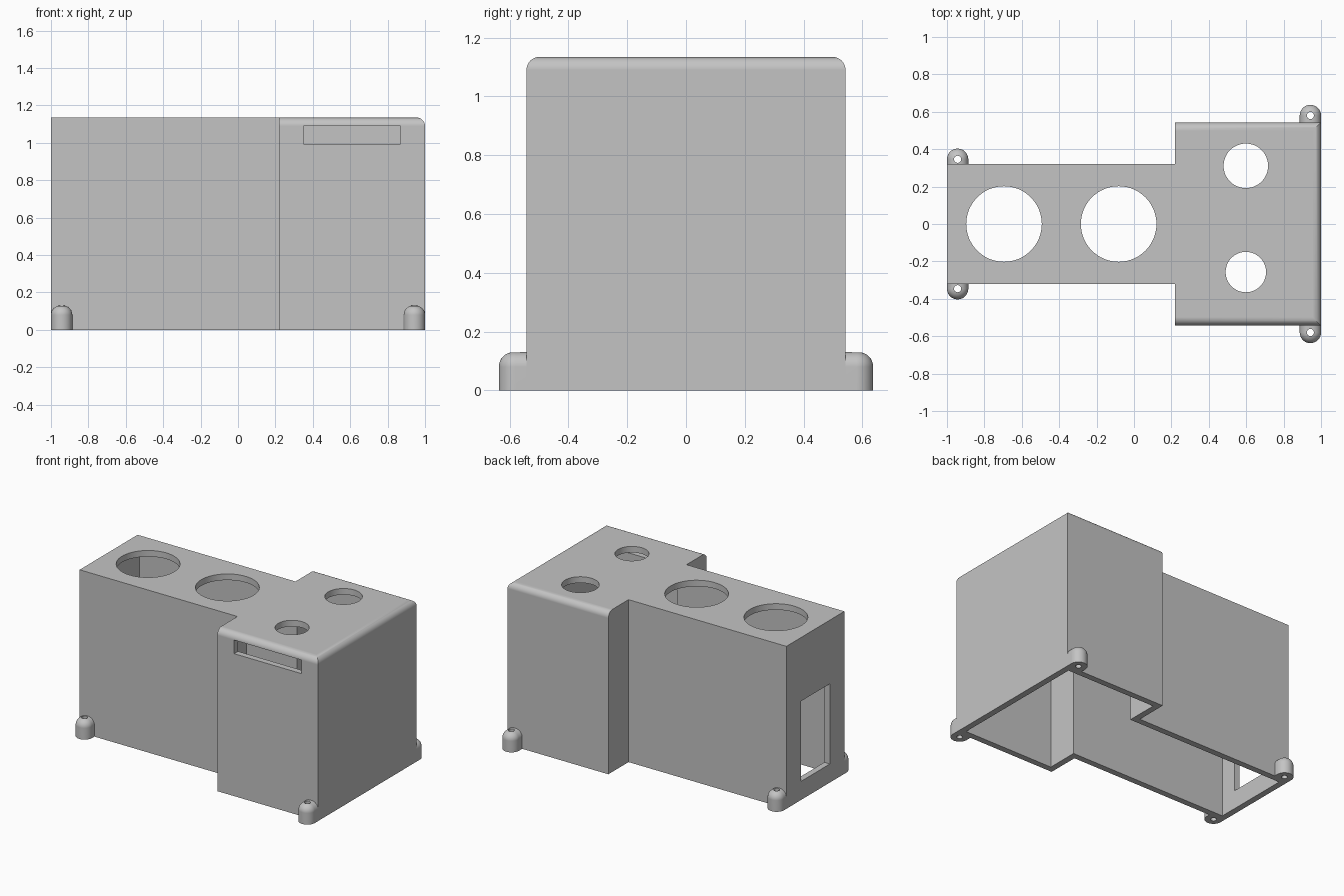
import bpy, bmesh, math
from mathutils import Vector

if "Cube" in bpy.data.objects:
    bpy.data.objects.remove(bpy.data.objects["Cube"], do_unlink=True)

HEIGHT, WALL, FILLET = 1.135, 0.043, 0.045
NARROW, WIDE, STEP = 0.32, 0.543, 0.22      # half depths and where they change
FOOT_R, FOOT_H, DOME, SCREW_R = 0.057, 0.13, 0.05, 0.019

grey = bpy.data.materials.new("light_grey")
grey.use_nodes = True
colour = (0.55, 0.55, 0.55, 1)
grey.diffuse_color = colour
grey.node_tree.nodes["Principled BSDF"].inputs["Base Color"].default_value = colour


def to_object(name, bm):
    bmesh.ops.recalc_face_normals(bm, faces=bm.faces)
    mesh = bpy.data.meshes.new(name)
    bm.to_mesh(mesh)
    bm.free()
    mesh.materials.append(grey)
    obj = bpy.data.objects.new(name, mesh)
    bpy.context.collection.objects.link(obj)
    return obj


def t_block(inset, z0, z1):
    """T-shaped prism, its outline moved inward by inset."""
    n, w = NARROW - inset, WIDE - inset
    a, s, b = -1 + inset, STEP + inset, 1 - inset
    outline = [(a, -n), (s, -n), (s, -w), (b, -w), (b, w), (s, w), (s, n), (a, n)]
    bm = bmesh.new()
    face = bm.faces.new([bm.verts.new((x, y, z0)) for x, y in outline])
    top = bmesh.ops.extrude_face_region(bm, geom=[face])["geom"]
    verts = [v for v in top if isinstance(v, bmesh.types.BMVert)]
    bmesh.ops.translate(bm, vec=(0, 0, z1 - z0), verts=verts)
    return bm


def box(name, low, high):
    bm = bmesh.new()
    bmesh.ops.create_cube(bm, size=1)
    low, high = Vector(low), Vector(high)
    for v in bm.verts:
        v.co = (low + high) / 2 + v.co * (high - low)
    return to_object(name, bm)


def cylinder(name, x, y, z, radius, depth):
    bm = bmesh.new()
    bmesh.ops.create_cone(bm, cap_ends=True, segments=64, radius1=radius,
                          radius2=radius, depth=depth)
    bmesh.ops.translate(bm, vec=(x, y, z), verts=bm.verts)
    return to_object(name, bm)


def select_only(obj):
    bpy.ops.object.select_all(action="DESELECT")
    obj.select_set(True)
    bpy.context.view_layer.objects.active = obj


def cut(obj, cutter):
    cutter.hide_render = True
    select_only(obj)
    mod = obj.modifiers.new("cut", "BOOLEAN")
    mod.operation, mod.solver, mod.object = "DIFFERENCE", "EXACT", cutter
    bpy.ops.object.modifier_apply(modifier=mod.name)
    bpy.data.objects.remove(cutter, do_unlink=True)


def finish(obj):
    select_only(obj)
    bpy.ops.object.shade_smooth_by_angle(angle=math.radians(30))
    mod = obj.modifiers.new("even_shading", "WEIGHTED_NORMAL")
    mod.keep_sharp = True


# Housing shell, with the two long upper edges of the wide end rounded
bm = t_block(0, 0, HEIGHT)
edges = [e for e in bm.edges
         if all(v.co.z > HEIGHT - 0.01 and abs(v.co.y) > WIDE - 0.01 for v in e.verts)]
bmesh.ops.bevel(bm, geom=edges, offset=FILLET, segments=8, profile=0.5,
                affect="EDGES")
housing = to_object("housing", bm)
cut(housing, to_object("cavity_cutter", t_block(WALL, -0.1, HEIGHT - WALL)))

# Round openings in the top
for x, y, radius in [(-0.695, 0, 0.202), (-0.082, 0, 0.202),
                     (0.598, 0.311, 0.119), (0.598, -0.257, 0.108)]:
    cut(housing, cylinder("hole_cutter", x, y, HEIGHT, radius, 0.3))

# Slot in the front and window in the narrow end
cut(housing, box("slot_cutter", (0.35, -0.7, 0.995), (0.87, -0.45, 1.09)))
cut(housing, box("window_cutter", (-1.1, -0.16, 0.13), (-0.9, 0.16, 0.69)))
finish(housing)


def foot(name, x, y, wall_y):
    """Domed screw lug that runs back into the housing wall."""
    side = math.copysign(1, y)
    rings = [(FOOT_R, 0)]
    for i in range(9):
        a = math.pi / 2 * i / 8
        rings.append((FOOT_R - DOME + DOME * math.cos(a),
                      FOOT_H - DOME + DOME * math.sin(a)))
    bm = bmesh.new()
    loops = []
    for r, z in rings:
        pts = [(x + r, wall_y)]
        pts += [(x + r * math.cos(t), y + side * r * math.sin(t))
                for t in (math.pi * k / 24 for k in range(25))]
        pts.append((x - r, wall_y))
        loops.append([bm.verts.new((px, py, z)) for px, py in pts])
    for low, high in zip(loops, loops[1:]):
        for k in range(len(low)):
            j = (k + 1) % len(low)
            bm.faces.new((low[k], low[j], high[j], high[k]))
    bm.faces.new(loops[0])
    bm.faces.new(loops[-1])
    obj = to_object(name, bm)
    cut(obj, cylinder("screw_cutter", x, y, FOOT_H / 2, SCREW_R, 0.4))
    finish(obj)


# Four mounting feet
for side, label in ((-1, "front"), (1, "back")):
    foot(label + "_left_foot", 0.943, side * 0.58, side * (WIDE - 0.005))
    foot(label + "_right_foot", -0.943, side * 0.346, side * (NARROW - 0.005))
